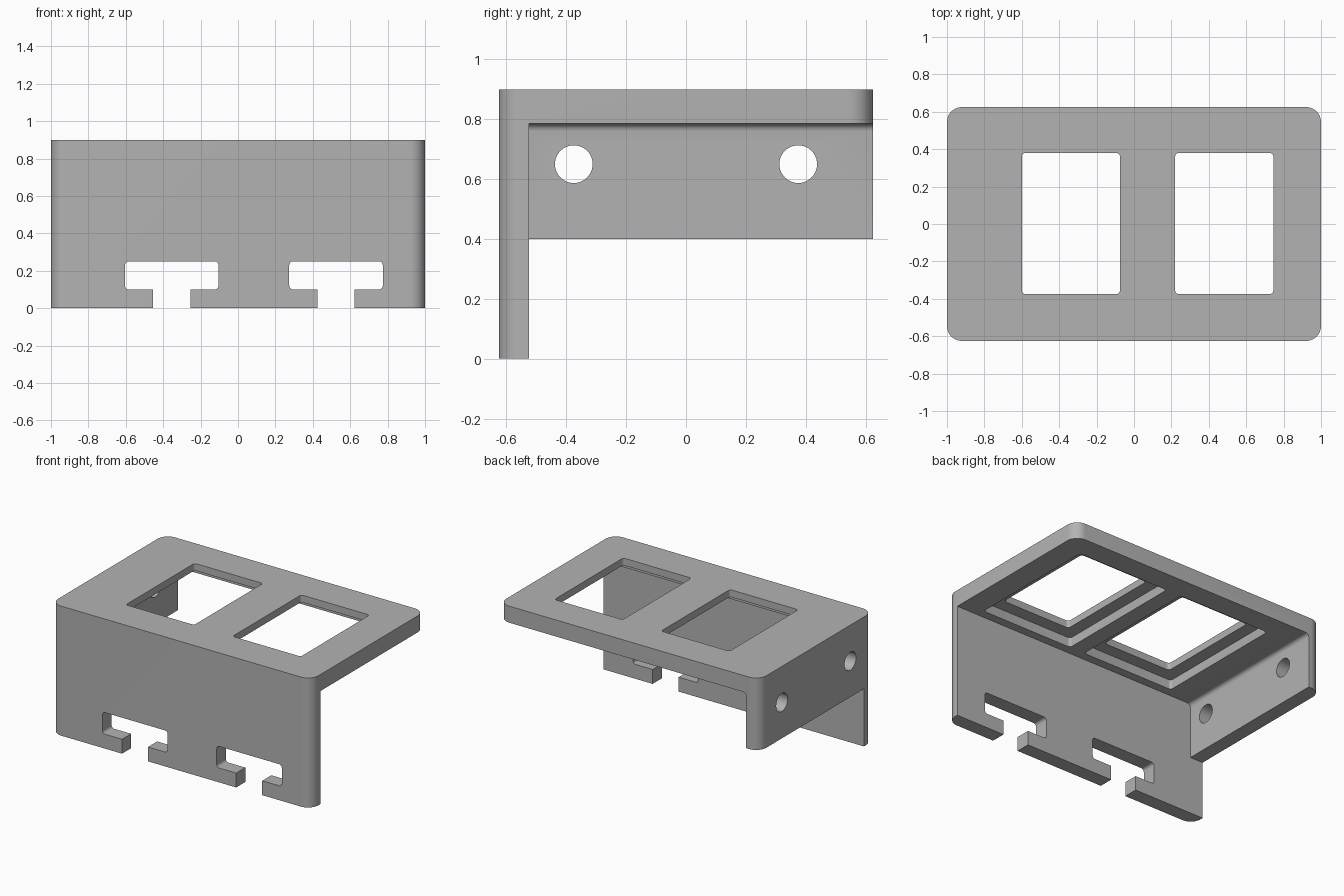
import bpy, bmesh, math
from mathutils import Matrix

cube = bpy.data.objects.get("Cube")
if cube:
    bpy.data.objects.remove(cube, do_unlink=True)

grey = bpy.data.materials.new("plain grey")
grey.use_nodes = True
colour = (0.45, 0.45, 0.45, 1)
grey.diffuse_color = colour
grey.node_tree.nodes["Principled BSDF"].inputs["Base Color"].default_value = colour


def rounded(x0, x1, y0, y1, radius, steps=6):
    """Outline of a rectangle with rounded corners, anticlockwise."""
    points = []
    corners = [(x1 - radius, y1 - radius), (x0 + radius, y1 - radius),
               (x0 + radius, y0 + radius), (x1 - radius, y0 + radius)]
    for quarter, (cx, cy) in enumerate(corners):
        for i in range(steps + 1):
            a = (quarter + i / steps) * math.pi / 2
            points.append((cx + radius * math.cos(a), cy + radius * math.sin(a)))
    return points


def prism(name, outline, start, end, axis="Z"):
    """Extrude an outline along an axis; outlines are (x,y), (x,z) or (y,z)."""
    place = {"Z": lambda a, b: (a, b, start),
             "Y": lambda a, b: (a, start, b),
             "X": lambda a, b: (start, a, b)}[axis]
    step = {"Z": (0, 0, 1), "Y": (0, 1, 0), "X": (1, 0, 0)}[axis]
    bm = bmesh.new()
    face = bm.faces.new([bm.verts.new(place(a, b)) for a, b in outline])
    extruded = bmesh.ops.extrude_face_region(bm, geom=[face])["geom"]
    verts = [v for v in extruded if isinstance(v, bmesh.types.BMVert)]
    bmesh.ops.translate(bm, verts=verts, vec=[s * (end - start) for s in step])
    bmesh.ops.recalc_face_normals(bm, faces=bm.faces)
    mesh = bpy.data.meshes.new(name)
    bm.to_mesh(mesh)
    bm.free()
    obj = bpy.data.objects.new(name, mesh)
    bpy.context.collection.objects.link(obj)
    return obj


def box(x0, x1, z0, z1):
    return [(x0, z0), (x1, z0), (x1, z1), (x0, z1)]


# Solid rounded block that the bracket is carved from
bracket = prism("bracket", rounded(-1, 1, -0.625, 0.625, 0.08, 10), 0, 0.9)
cutters = []

# Hollow behind the front plate, with a small fillet where side wall meets top
wall, under, fillet = -0.9, 0.785, 0.025
curve = [(wall + fillet * (1 - math.sin(a)), under - fillet * (1 - math.cos(a)))
         for a in [i * math.pi / 12 for i in range(7)]]
hollow = [(wall, -0.2), (1.2, -0.2), (1.2, under)] + curve
cutters.append(prism("hollow_cutter", hollow, -0.525, 0.8, "Y"))

# Space below the side wall
cutters.append(prism("under_wall_cutter", box(-1.2, -0.8, -0.2, 0.4), -0.525, 0.8, "Y"))

# Windows with a wider pocket on the underside
for x0, x1 in ((-0.6, -0.075), (0.22, 0.745)):
    cutters.append(prism("window_cutter", rounded(x0, x1, -0.375, 0.38, 0.02), 0.7, 1))
    cutters.append(prism("pocket_cutter",
                         rounded(x0 - 0.09, x1 + 0.09, -0.465, 0.47, 0.02), 0.7, 0.85))

# T-shaped slots in the front plate
for x in (-0.354, 0.524):
    cutters.append(prism("slot_cutter", rounded(x - 0.25, x + 0.25, 0.1, 0.25, 0.02), -0.8, -0.4, "Y"))
    cutters.append(prism("slot_neck_cutter", box(x - 0.1, x + 0.1, -0.2, 0.15), -0.8, -0.4, "Y"))

# Screw holes in the side wall
for y in (-0.375, 0.375):
    ring = [(y + 0.063 * math.cos(i * math.pi / 20), 0.65 + 0.063 * math.sin(i * math.pi / 20))
            for i in range(40)]
    cutters.append(prism("hole_cutter", ring, -1.2, -0.8, "X"))

# Carve the block
for cutter in cutters:
    cut = bracket.modifiers.new(cutter.name, "BOOLEAN")
    cut.operation, cut.solver, cut.object = "DIFFERENCE", "EXACT", cutter
bpy.context.view_layer.update()
carved = bpy.data.meshes.new_from_object(
    bracket.evaluated_get(bpy.context.evaluated_depsgraph_get()))
bracket.modifiers.clear()
bracket.data = carved
for cutter in cutters:
    bpy.data.objects.remove(cutter, do_unlink=True)

carved.materials.clear()
carved.materials.append(grey)
bpy.ops.object.select_all(action="DESELECT")
bpy.context.view_layer.objects.active = bracket
bracket.select_set(True)
bpy.ops.object.shade_smooth_by_angle(angle=math.radians(30))
